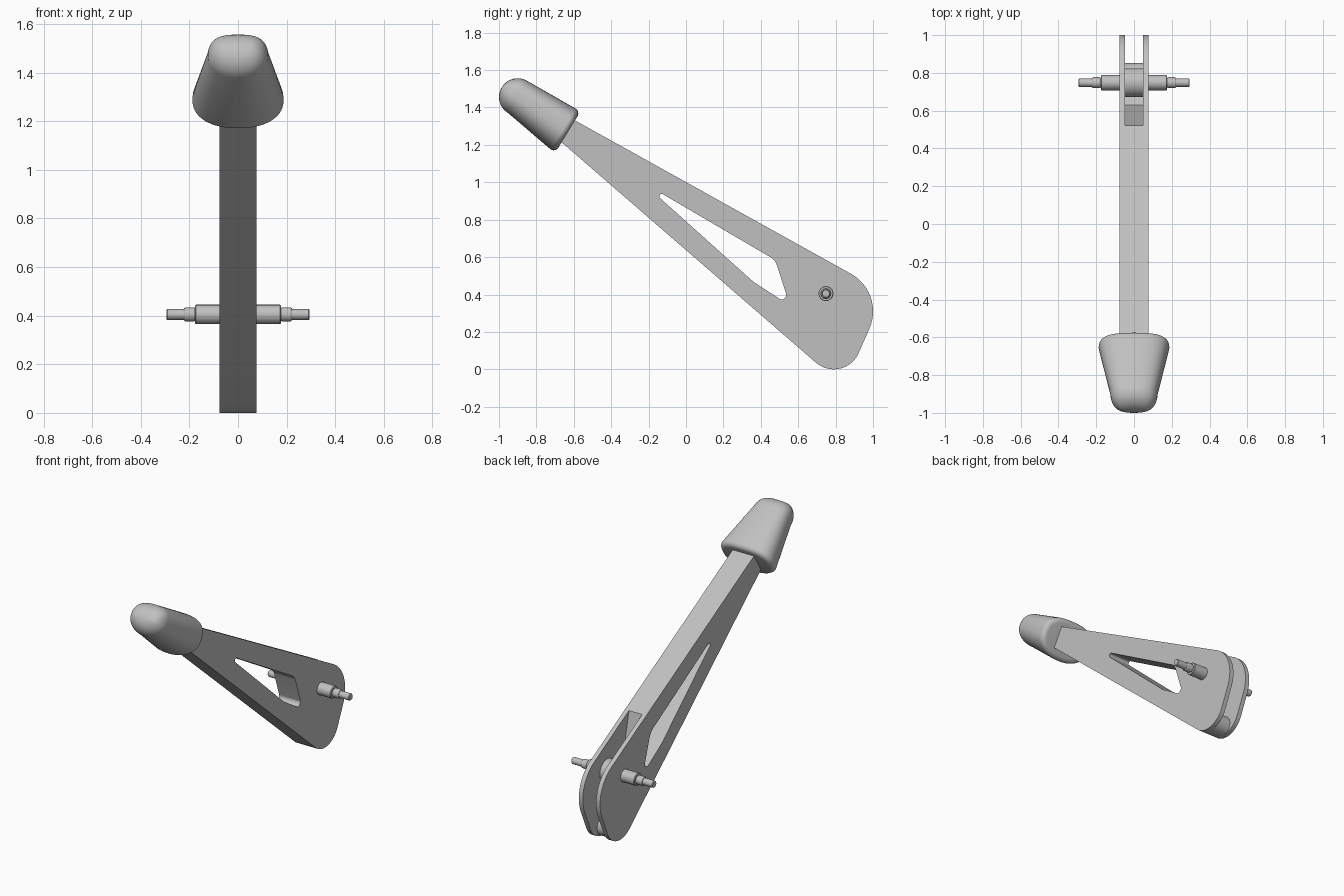
import bpy, bmesh
from math import sin, cos, pi, radians
from mathutils import Vector
from mathutils.geometry import convex_hull_2d

cube = bpy.data.objects.get("Cube")
if cube:
    bpy.data.objects.remove(cube)

grey = bpy.data.materials.new("plain grey")
grey.use_nodes = True
grey.diffuse_color = (0.53, 0.53, 0.53, 1)
grey.node_tree.nodes["Principled BSDF"].inputs["Base Color"].default_value = grey.diffuse_color


def finish(name, bm, angle=30):
    bmesh.ops.recalc_face_normals(bm, faces=bm.faces)
    mesh = bpy.data.meshes.new(name)
    bm.to_mesh(mesh)
    bm.free()
    mesh.materials.append(grey)
    obj = bpy.data.objects.new(name, mesh)
    bpy.context.collection.objects.link(obj)
    smooth(obj, angle)
    return obj


def smooth(obj, angle=30):
    bpy.ops.object.select_all(action='DESELECT')
    obj.select_set(True)
    bpy.context.view_layer.objects.active = obj
    bpy.ops.object.shade_smooth_by_angle(angle=radians(angle))


def loft(name, rings, angle=30):
    """Skin a list of equal point rings and cap both ends."""
    bm = bmesh.new()
    loops = [[bm.verts.new(p) for p in ring] for ring in rings]
    for a, b in zip(loops, loops[1:]):
        for i in range(len(a)):
            j = (i + 1) % len(a)
            bm.faces.new((a[i], a[j], b[j], b[i]))
    bm.faces.new(loops[0])
    bm.faces.new(loops[-1])
    return finish(name, bm, angle)


def plate(name, outline, half):
    """Side outline (y, z) extruded across x."""
    return loft(name, [[(x, y, z) for y, z in outline] for x in (-half, half)])


def arc(y, z, r, start, end, n):
    return [Vector((y + r * cos(radians(start + (end - start) * i / n)),
                    z + r * sin(radians(start + (end - start) * i / n)))) for i in range(n + 1)]


def hull(circles, n=72):
    """Taut outline around circles given as (y, z, radius)."""
    pts = [p for y, z, r in circles for p in arc(y, z, r, 0, 360 - 360 / n, n - 1)]
    return [pts[i] for i in convex_hull_2d(pts)]


def cut(obj, cutter):
    cutter.hide_render = True
    mod = obj.modifiers.new("cut", 'BOOLEAN')
    mod.object, mod.operation, mod.solver = cutter, 'DIFFERENCE', 'EXACT'
    bpy.ops.object.select_all(action='DESELECT')
    obj.select_set(True)
    bpy.context.view_layer.objects.active = obj
    bpy.ops.object.modifier_apply(modifier=mod.name)
    bpy.data.objects.remove(cutter)


# Tapered lever arm with a rounded foot
arm = plate("lever_arm", hull([(0.77, 0.31, 0.23), (0.79, 0.145, 0.145),
                               (-0.688, 1.381, 0.002), (-0.748, 1.288, 0.002)]), 0.077)

# Rounded triangular window through the arm
cut(arm, plate("window_cutter", hull([(-0.13, 0.925, 0.013), (0.41, 0.531, 0.08),
                                      (0.512, 0.398, 0.024)]), 0.2))

# Fork slot, leaving a round-ended web along the underside
slot = [(0.52, 0.85), (0.52, 0.72), (0.60, 0.36), (0.63, 0.24)]
slot += [tuple(p) for p in arc(0.79, 0.062, 0.062, 60, -85, 14)]
slot += [(0.80, -0.1), (1.1, -0.1), (1.1, 0.85)]
cut(arm, plate("slot_cutter", slot, 0.048))
smooth(arm)

# Knob: rounded section, flatter above, tapering to a full round tip
base, up, axis = Vector((0, -0.631, 1.269)), Vector((0, 0.52, 0.854)), Vector((0, -0.854, 0.52))


def knob_ring(t, wide, centre, high, n=64):
    ring = []
    for i in range(n):
        c, s = cos(2 * pi * i / n), sin(2 * pi * i / n)
        e = 0.72 if s > 0 else 0.92
        x = wide * abs(c) ** e * (1 if c > 0 else -1)
        h = high * abs(s) ** e * (1 if s > 0 else -1)
        ring.append(base + Vector((x, 0, 0)) + axis * t + up * (centre + h))
    return ring


rings = []
for k in range(7):                       # rounded rim at the base
    a = radians(90 - 15 * k)
    rings.append(knob_ring(0.03 - 0.03 * sin(a), 0.157 + 0.03 * cos(a), 0, 0.098 + 0.03 * cos(a)))
for k in range(11):                      # round tip
    a = radians(8.5 * k)
    rings.append(knob_ring(0.327 + 0.1 * sin(a), 0.05 + 0.075 * cos(a), 0.02, 0.1 * cos(a)))
loft("knob", rings, 50)


# Turned parts on the cross axis
def turned(name, profile, n=24):
    loft(name, [[(x, 0.748 + r * cos(2 * pi * i / n), 0.405 + r * sin(2 * pi * i / n))
                 for i in range(n)] for x, r in profile])


turned("roller", [(-0.048, 0.076), (0.048, 0.076)], 48)
pin = [(0.04, 0.04), (0.172, 0.04), (0.176, 0.037), (0.176, 0.025), (0.182, 0.029), (0.216, 0.029),
       (0.222, 0.025), (0.222, 0.022), (0.291, 0.022), (0.295, 0.019)]
for side, sign in (("left", 1), ("right", -1)):
    turned(side + "_stepped_pin", [(sign * x, r) for x, r in pin])
